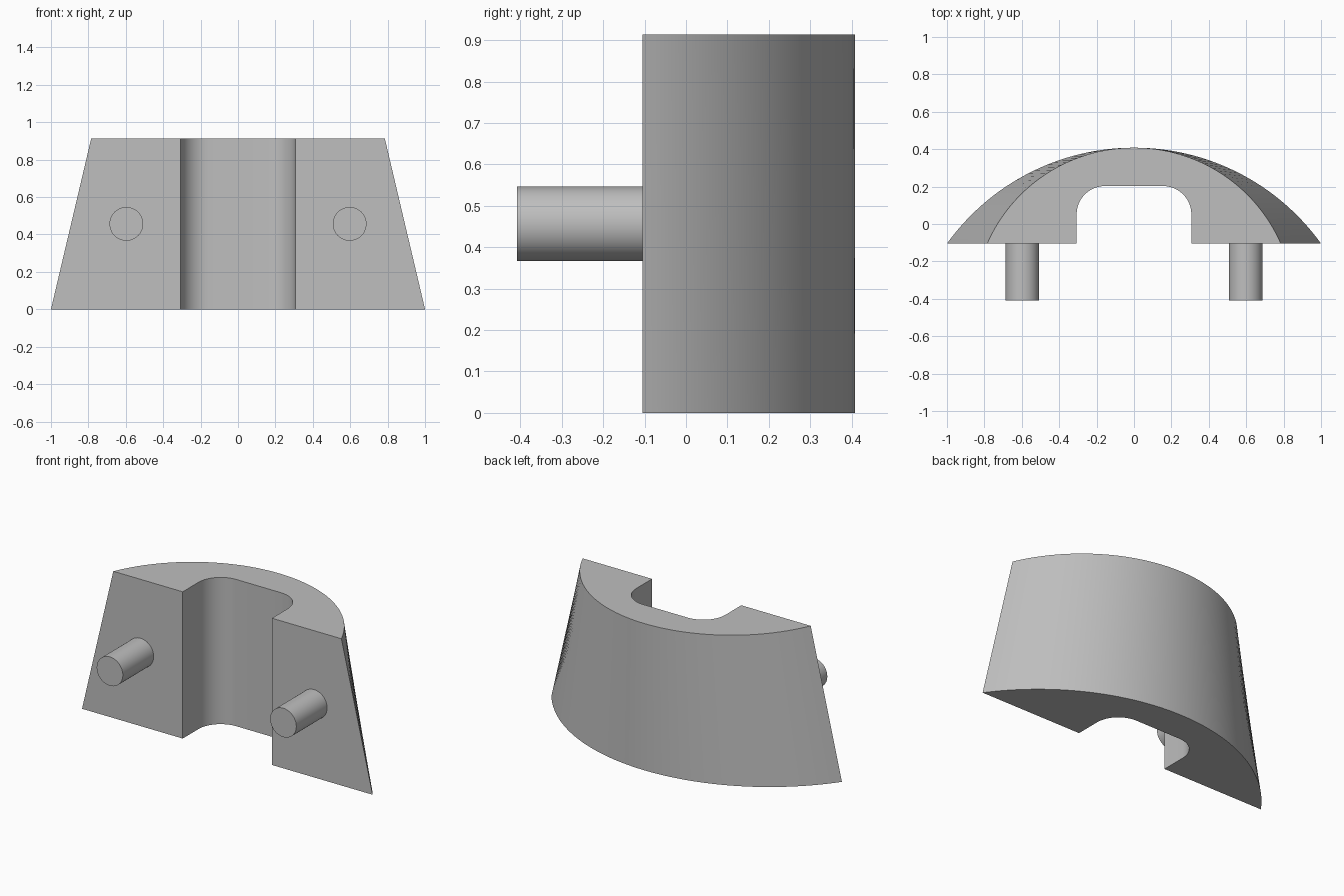
import bpy, bmesh
from math import sin, cos, asin, pi, radians

cube = bpy.data.objects.get("Cube")
if cube:
    bpy.data.objects.remove(cube, do_unlink=True)

HEIGHT = 0.913
FRONT, BACK = -0.105, 0.408
GROOVE_HALF, GROOVE_BACK, FILLET = 0.307, 0.203, 0.152

grey = bpy.data.materials.new("plain grey")
grey.use_nodes = True
colour = (0.52, 0.52, 0.52, 1)
grey.diffuse_color = colour
grey.node_tree.nodes["Principled BSDF"].inputs["Base Color"].default_value = colour


def finish(obj):
    obj.data.materials.append(grey)
    bpy.ops.object.select_all(action="DESELECT")
    obj.select_set(True)
    bpy.context.view_layer.objects.active = obj
    bpy.ops.object.shade_smooth_by_angle(angle=radians(30))


def section(half_width, steps=64, fillet_steps=12):
    """Outline: domed back arc, then the rounded groove in the flat front."""
    rise = BACK - FRONT
    radius = (half_width ** 2 + rise ** 2) / (2 * rise)
    sweep = asin(half_width / radius)
    pts = []
    for i in range(steps + 1):
        a = sweep * (1 - 2 * i / steps)
        pts.append((radius * sin(a), BACK - radius + radius * cos(a)))
    cx, cy = GROOVE_HALF - FILLET, GROOVE_BACK - FILLET
    groove = [(GROOVE_HALF, FRONT)]
    for i in range(fillet_steps + 1):
        a = pi / 2 * i / fillet_steps
        groove.append((cx + FILLET * cos(a), cy + FILLET * sin(a)))
    left = [(-x, y) for x, y in groove]
    return pts + left + groove[::-1]


# Tapered saddle body, lofted from the wide base to the narrower top
bm = bmesh.new()
low = [bm.verts.new((x, y, 0)) for x, y in section(1.0)]
high = [bm.verts.new((x, y, HEIGHT)) for x, y in section(0.785)]
n = len(low)
bm.faces.new(low[::-1])
bm.faces.new(high)
for i in range(n):
    j = (i + 1) % n
    bm.faces.new((low[i], low[j], high[j], high[i]))
bmesh.ops.recalc_face_normals(bm, faces=bm.faces)
mesh = bpy.data.meshes.new("saddle_body")
bm.to_mesh(mesh)
bm.free()
body = bpy.data.objects.new("saddle_body", mesh)
bpy.context.collection.objects.link(body)
finish(body)

# Locating pegs on the front face
for side, name in ((1, "left_peg"), (-1, "right_peg")):
    bpy.ops.mesh.primitive_cylinder_add(
        vertices=48, radius=0.09, depth=0.303,
        location=(side * 0.597, FRONT - 0.1515, HEIGHT / 2),
        rotation=(pi / 2, 0, 0))
    peg = bpy.context.object
    peg.name = name
    finish(peg)
